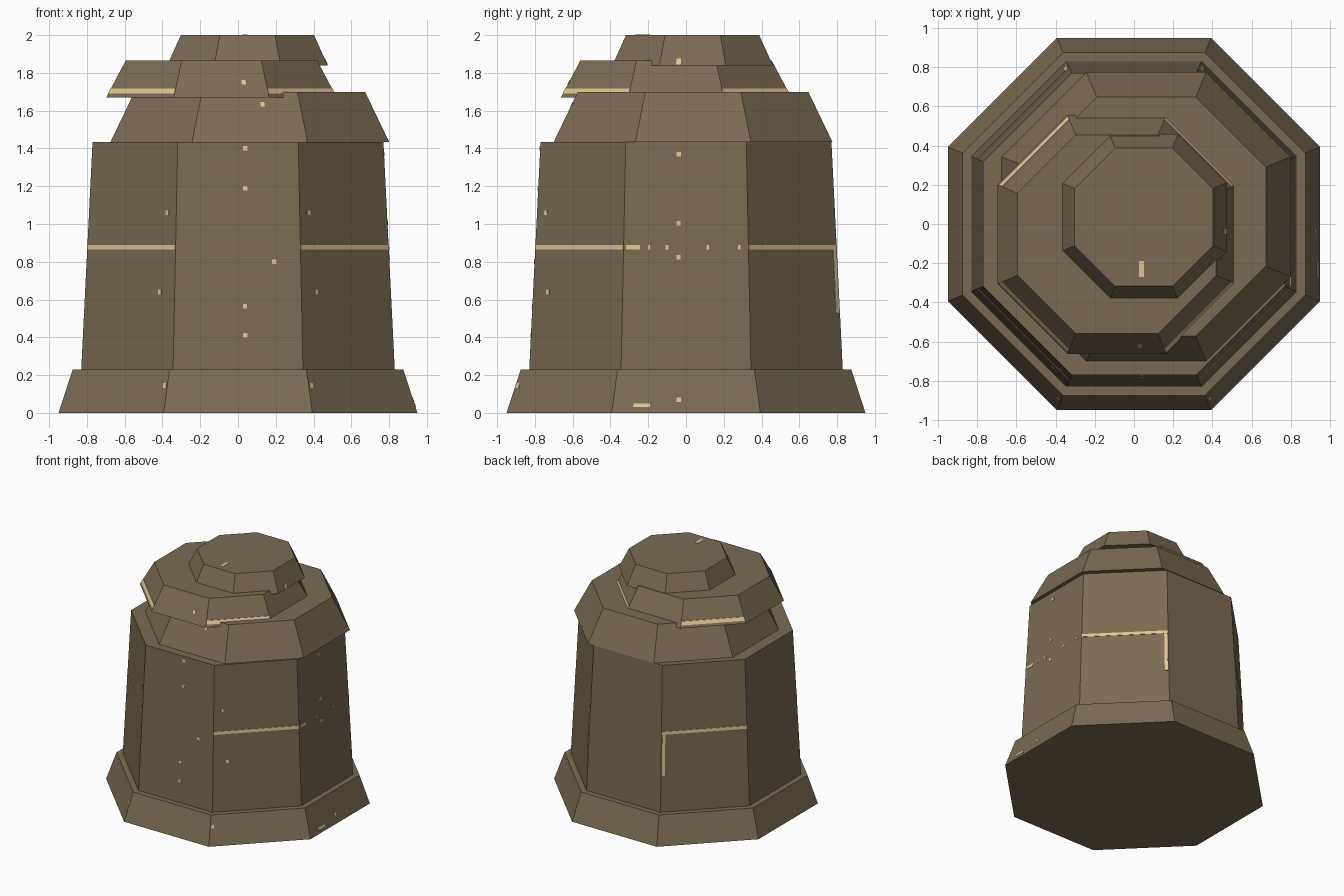
import bpy, math
from mathutils import Vector

if "Cube" in bpy.data.objects:
    bpy.data.objects.remove(bpy.data.objects["Cube"])


def material(name, rgb):
    m = bpy.data.materials.new(name)
    m.diffuse_color = (*rgb, 1)
    m.use_nodes = True
    m.node_tree.nodes["Principled BSDF"].inputs["Base Color"].default_value = m.diffuse_color
    return m


STONE = material("brown stone", (0.195, 0.145, 0.087))
GOLD = material("pale gold", (0.76, 0.56, 0.29))
HALF = math.tan(math.pi / 8)  # half edge length of an octagon with apothem 1


def make(name, verts, faces, mat):
    me = bpy.data.meshes.new(name)
    me.from_pydata(verts, [], faces)
    me.update()
    ob = bpy.data.objects.new(name, me)
    me.materials.append(mat)
    bpy.context.collection.objects.link(ob)
    return ob


def tier(name, cx, cy, z0, z1, a0, a1):
    """Eight-sided tapered block; a0 and a1 are the apothems."""
    verts = []
    for z, a in ((z0, a0), (z1, a1)):
        r = a / math.cos(math.pi / 8)
        for k in range(8):
            t = math.radians(45 * k + 22.5)
            verts.append((cx + r * math.cos(t), cy + r * math.sin(t), z))
    faces = [(k, (k + 1) % 8, 8 + (k + 1) % 8, 8 + k) for k in range(8)]
    faces += [tuple(range(7, -1, -1)), tuple(range(8, 16))]
    make(name, verts, faces, STONE)
    return (cx, cy, z0, z1, a0, a1)


def vein(name, spec, deg, za, zb, ta, tb):
    """Thin plate on the side facing deg; t runs -1..1 across that side."""
    cx, cy, z0, z1, a0, a1 = spec
    d = math.radians(deg)
    n, s = Vector((math.cos(d), math.sin(d), 0)), Vector((-math.sin(d), math.cos(d), 0))
    verts = []
    for off in (-0.002, 0.003):
        for z, t in ((za, ta), (za, tb), (zb, tb), (zb, ta)):
            a = a0 + (a1 - a0) * (z - z0) / (z1 - z0)
            verts.append(Vector((cx, cy, z)) + n * (a + off) + s * (a * HALF * t))
    faces = [(3, 2, 1, 0), (4, 5, 6, 7)]
    faces += [(k, (k + 1) % 4, 4 + (k + 1) % 4, 4 + k) for k in range(4)]
    make(name, verts, faces, GOLD)


# Stacked stone tiers, the upper ones shifted sideways
base = tier("base_plinth", 0, 0, 0, 0.23, 0.95, 0.875)
body = tier("main_body", 0, 0, 0.23, 1.435, 0.83, 0.77)
lower = tier("lower_cap", 0.0625, 0.0375, 1.435, 1.70, 0.7375, 0.61)
middle = tier("middle_cap", -0.0875, -0.0525, 1.67, 1.865, 0.61, 0.507)
top = tier("top_cap", 0.05, 0.035, 1.84, 2.0, 0.425, 0.3525)

# Gold bands on the diagonal sides of the body and middle cap
for deg in (45, 135, 225, 315):
    vein("body_band", body, deg, 0.865, 0.89, -1, 1)
    vein("middle_cap_band", middle, deg, 1.69, 1.717, -1, 1)
# Upright streaks beside the back corners
vein("back_right_streak", body, 45, 0.53, 0.865, 0.91, 0.98)
vein("back_left_streak", body, 135, 0.53, 0.865, -0.98, -0.91)

# Broken band on the right side
for ta, tb in ((-0.96, -0.74), (-0.61, -0.58), (-0.33, -0.28), (0.33, 0.37), (0.83, 0.87)):
    vein("right_side_fleck", body, 0, 0.865, 0.89, ta, tb)

# Small flecks: tier, side, height, place across
for spec, deg, z, t in (
        (body, 270, 0.41, 0.11), (body, 270, 0.565, 0.11), (body, 270, 1.19, 0.12),
        (body, 270, 1.40, 0.12), (body, 270, 0.80, 0.58), (body, 0, 0.825, -0.12),
        (body, 0, 1.005, -0.12), (body, 0, 1.37, -0.12), (body, 225, 1.06, 0.8),
        (body, 225, 0.64, 0.67), (body, 315, 1.06, -0.8), (body, 315, 0.64, -0.67),
        (base, 225, 0.145, 0.95), (base, 315, 0.145, -0.95), (base, 0, 0.07, -0.1),
        (lower, 270, 1.635, 0.25), (middle, 270, 1.75, 0.5)):
    w = 0.012 / (spec[4] * HALF)
    vein("fleck", spec, deg, z - 0.012, z + 0.012, t - w, t + w)
vein("base_dash", base, 0, 0.03, 0.05, -0.72, -0.49)
vein("top_cap_streak", top, 0, 1.845, 1.875, -0.5, -0.36)

# Flat dash on the very top
make("top_dash", [(x, y, z) for z in (1.999, 2.002)
                  for x, y in ((0.025, -0.27), (0.05, -0.27), (0.05, -0.19), (0.025, -0.19))],
     [(3, 2, 1, 0), (4, 5, 6, 7), (0, 1, 5, 4), (1, 2, 6, 5), (2, 3, 7, 6), (3, 0, 4, 7)], GOLD)
